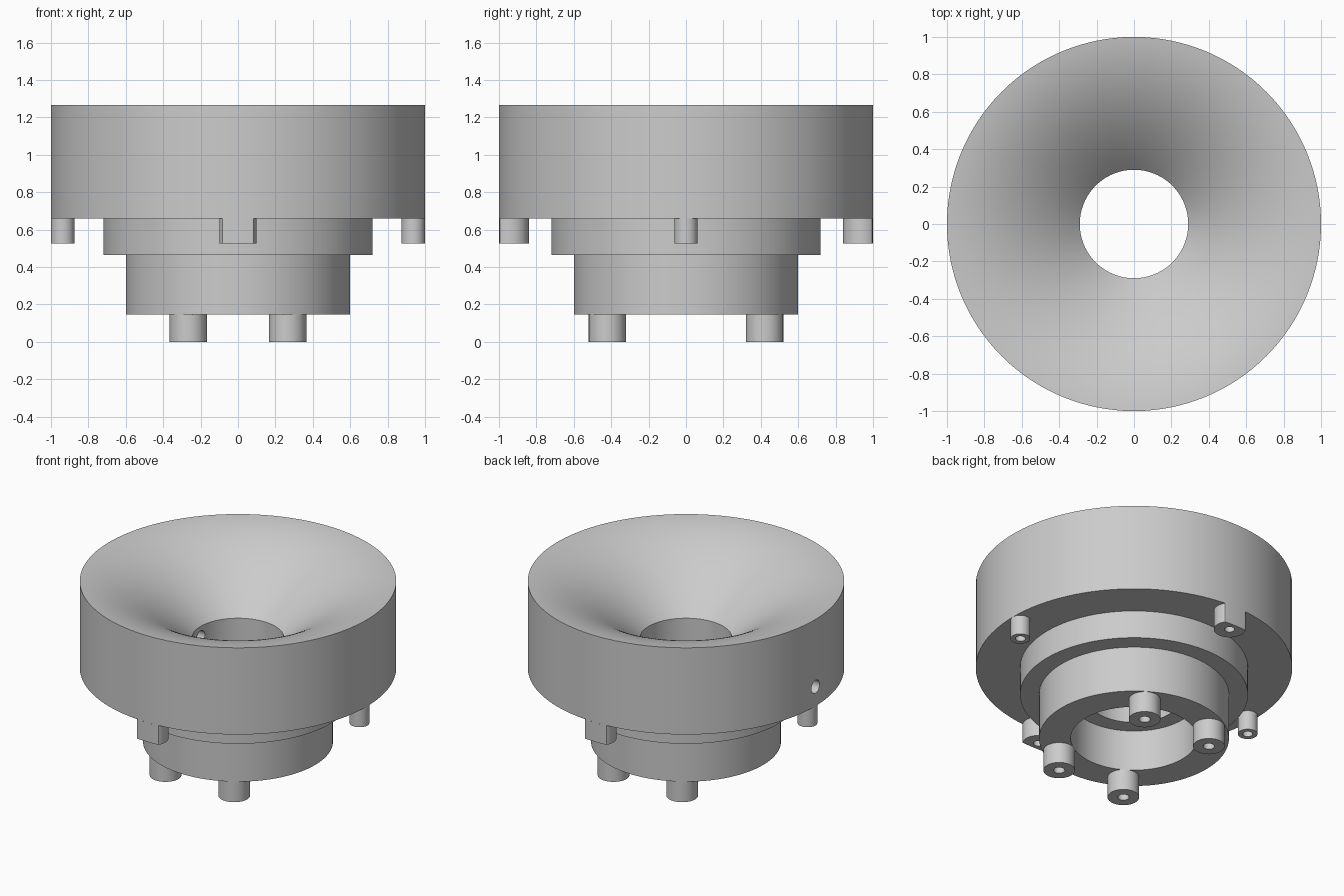
import bpy, bmesh, math

if "Cube" in bpy.data.objects:
    bpy.data.objects.remove(bpy.data.objects["Cube"])

SEGS = 128
TOP, STEP, NECK, BASE = 1.265, 0.66, 0.465, 0.145   # heights of the body steps
BORE, THROAT = 0.29, 0.87                           # narrow bore radius, horn throat height

grey = bpy.data.materials.new("plain_grey")
grey.diffuse_color = (0.6, 0.6, 0.6, 1)
grey.use_nodes = True
grey.node_tree.nodes["Principled BSDF"].inputs["Base Color"].default_value = grey.diffuse_color


def make_object(name, bm):
    bmesh.ops.recalc_face_normals(bm, faces=bm.faces[:])
    mesh = bpy.data.meshes.new(name)
    bm.to_mesh(mesh)
    bm.free()
    mesh.materials.append(grey)
    obj = bpy.data.objects.new(name, mesh)
    bpy.context.collection.objects.link(obj)
    return obj


def activate(obj):
    bpy.ops.object.select_all(action='DESELECT')
    obj.select_set(True)
    bpy.context.view_layer.objects.active = obj


def bridge(bm, a, b):
    n = len(a)
    for i in range(n):
        j = (i + 1) % n
        bm.faces.new((a[i], a[j], b[j], b[i]))


def lathe(name, profile):
    """Revolve a closed (radius, height) profile around z."""
    bm = bmesh.new()
    rings = []
    for r, z in profile:
        rings.append([bm.verts.new((r * math.cos(2 * math.pi * i / SEGS),
                                    r * math.sin(2 * math.pi * i / SEGS), z))
                      for i in range(SEGS)])
    for k, ring in enumerate(rings):
        bridge(bm, ring, rings[(k + 1) % len(rings)])
    return make_object(name, bm)


def pin(name, cx, cy, r, hole, z0, z1, limit=1.0, n=48):
    """Hollow round pin, trimmed flush with the body's outer wall."""
    bm = bmesh.new()

    def ring(rad, z):
        verts = []
        for i in range(n):
            a = 2 * math.pi * i / n
            x, y = cx + rad * math.cos(a), cy + rad * math.sin(a)
            d = math.hypot(x, y)
            s = min(1, limit / d)
            verts.append(bm.verts.new((x * s, y * s, z)))
        return verts

    rings = [ring(r, z1), ring(r, z0), ring(hole, z0), ring(hole, z1)]
    for a, b in zip(rings, rings[1:]):
        bridge(bm, a, b)
    return make_object(name, bm)


# Stepped body with a flared horn on top and a counterbore below
horn = []
steps = 24
for k in range(steps + 1):
    t = k / steps
    horn.append((1 - (1 - BORE) * t,
                 TOP - (TOP - THROAT) * t + 0.32 * t * (1 - t)))
profile = [(0.4, BASE), (0.6, BASE), (0.6, NECK), (0.72, NECK),
           (0.72, STEP), (1, STEP)] + horn + [(BORE, 0.43), (0.4, 0.43)]
body = lathe("horn_body", profile)

# Radial side hole through the left wall into the bore
bm = bmesh.new()
bmesh.ops.create_cone(bm, cap_ends=True, segments=32, radius1=0.045, radius2=0.045, depth=1.1)
drill = make_object("side_hole_cutter", bm)
drill.rotation_euler = (0, math.pi / 2, 0)
drill.location = (-0.65, 0, 0.795)
drill.hide_render = True
cut = body.modifiers.new("side_hole", 'BOOLEAN')
cut.operation = 'DIFFERENCE'
cut.solver = 'EXACT'
cut.object = drill
activate(body)
bpy.ops.object.modifier_apply(modifier=cut.name)
bpy.data.objects.remove(drill)

parts = [body]
for s, side, end in ((-1, "left", "front"), (1, "right", "back")):
    # Slim side pins and wide front and back pins under the upper drum
    parts.append(pin(side + "_upper_pin", s * 0.9375, 0, 0.0625, 0.032, 0.525, STEP))
    parts.append(pin(end + "_upper_pin", 0, s * 0.94, 0.1, 0.032, 0.525, STEP, n=96))
    # Four mounting pins under the base
    for v, label in ((-1, "front"), (1, "back")):
        parts.append(pin(label + "_" + side + "_base_pin", s * 0.265, v * 0.42,
                         0.1, 0.036, 0, BASE))

for obj in parts:
    activate(obj)
    bpy.ops.object.shade_smooth_by_angle(angle=math.radians(30))
